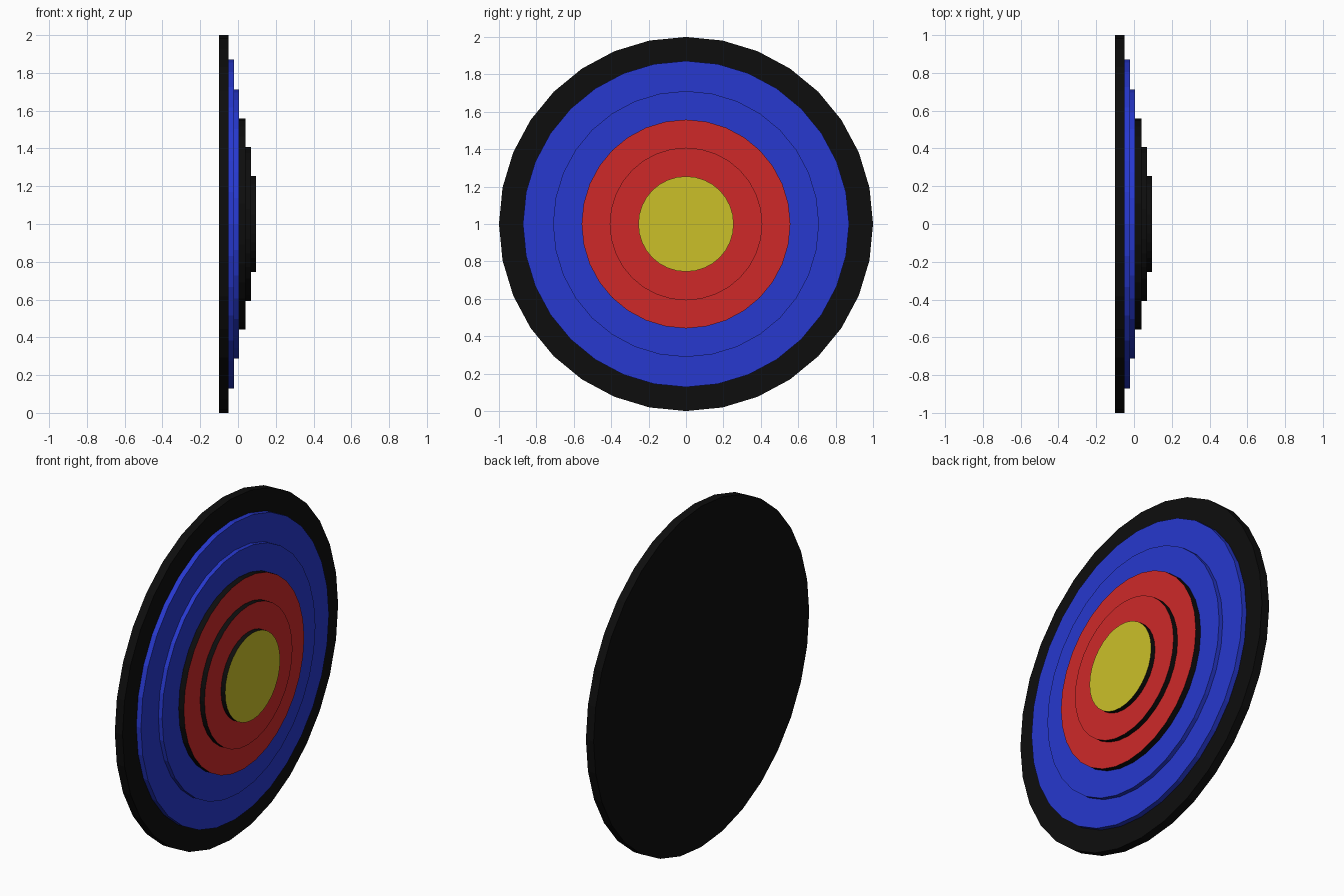
import bpy, bmesh
from math import cos, sin, tau

if "Cube" in bpy.data.objects:
    bpy.data.objects.remove(bpy.data.objects["Cube"])

SIDES = 32


def material(name, rgb):
    m = bpy.data.materials.new(name)
    m.diffuse_color = (*rgb, 1)
    m.use_nodes = True
    m.node_tree.nodes["Principled BSDF"].inputs["Base Color"].default_value = m.diffuse_color
    return m


black = material("black", (0.004, 0.004, 0.004))
blue = material("blue", (0.02, 0.04, 0.62))
red = material("red", (0.62, 0.022, 0.022))
yellow = material("yellow", (0.60, 0.53, 0.022))


def disc(name, radius, x_back, x_front, face_mat, edge_mat):
    """Flat disc facing +x: face material in front, edge material elsewhere."""
    bm = bmesh.new()
    rings = []
    for x in (x_back, x_front):
        rings.append([bm.verts.new((x, radius * cos(tau * i / SIDES),
                                    1 + radius * sin(tau * i / SIDES)))
                      for i in range(SIDES)])
    back, front = rings
    bm.faces.new(front)
    bm.faces.new(back[::-1]).material_index = 1
    for i in range(SIDES):
        j = (i + 1) % SIDES
        bm.faces.new((back[i], back[j], front[j], front[i])).material_index = 1
    bmesh.ops.recalc_face_normals(bm, faces=bm.faces)
    mesh = bpy.data.meshes.new(name)
    bm.to_mesh(mesh)
    bm.free()
    mesh.materials.append(face_mat)
    mesh.materials.append(edge_mat)
    obj = bpy.data.objects.new(name, mesh)
    bpy.context.collection.objects.link(obj)


# Stepped target: each disc sits on the one behind it
layers = [
    ("backing_board", 1.0, -0.05, black, black),
    ("outer_blue_ring", 0.872, -0.02, blue, blue),
    ("inner_blue_ring", 0.711, 0.005, blue, blue),
    ("outer_red_ring", 0.558, 0.039, red, black),
    ("inner_red_ring", 0.408, 0.068, red, black),
    ("bullseye", 0.255, 0.095, yellow, black),
]
x_back = -0.10
for name, radius, x_front, face_mat, edge_mat in layers:
    disc(name, radius, x_back, x_front, face_mat, edge_mat)
    x_back = x_front
